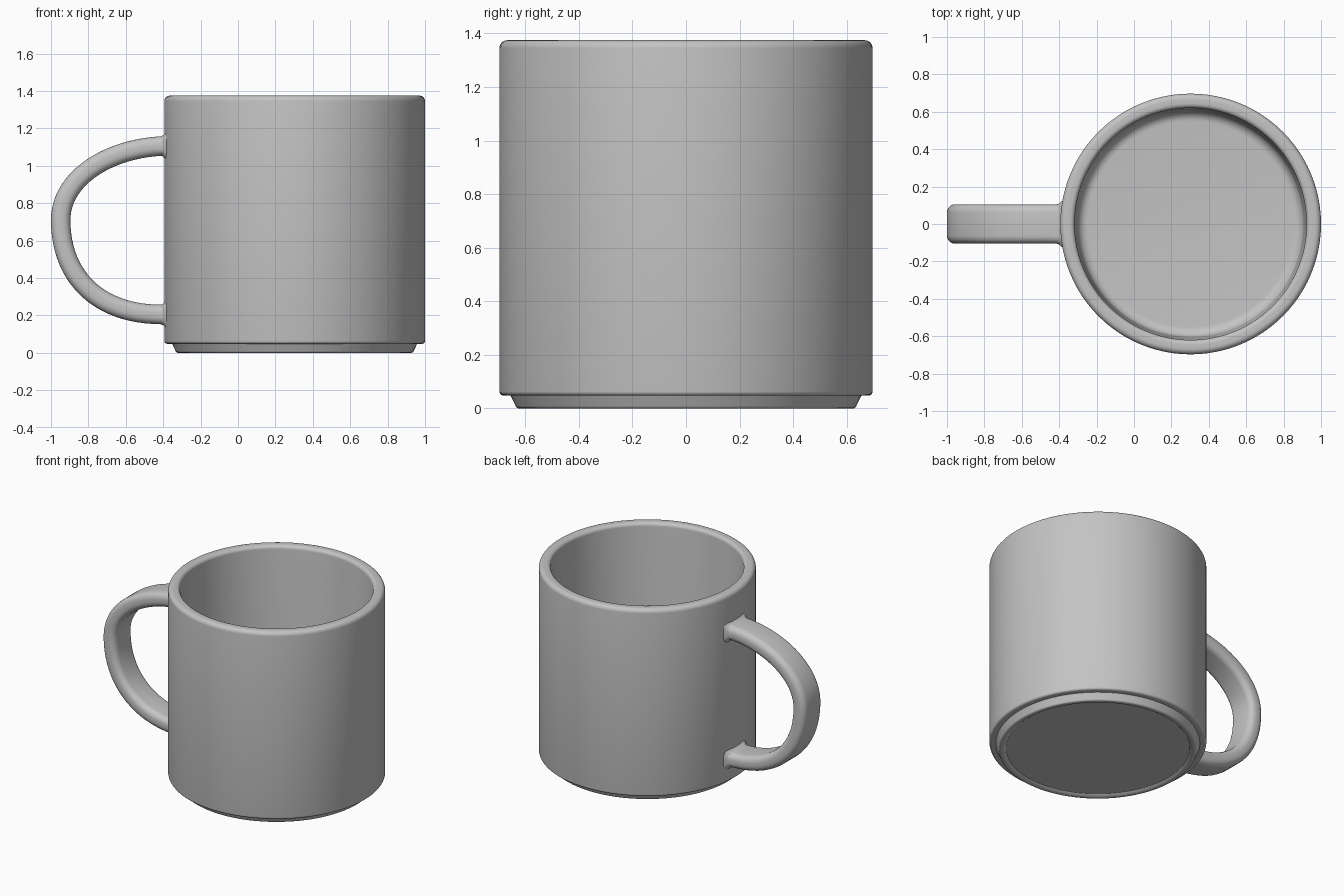
import bpy, bmesh, math
from mathutils import Vector
from mathutils.geometry import interpolate_bezier

cube = bpy.data.objects.get("Cube")
if cube:
    bpy.data.objects.remove(cube, do_unlink=True)

CENTRE_X = 0.303
SIDES = 96

# One glaze colour
glaze = bpy.data.materials.new("grey_glaze")
glaze.use_nodes = True
colour = (0.55, 0.55, 0.55, 1)
glaze.diffuse_color = colour
glaze.node_tree.nodes["Principled BSDF"].inputs["Base Color"].default_value = colour


def loft(name, rings, location=(0, 0, 0)):
    """Skin a row of closed rings and cap both ends."""
    bm = bmesh.new()
    loops = [[bm.verts.new(p) for p in ring] for ring in rings]
    for a, b in zip(loops, loops[1:]):
        for i in range(len(a)):
            j = (i + 1) % len(a)
            bm.faces.new((a[i], a[j], b[j], b[i]))
    bm.faces.new(loops[0])
    bm.faces.new(loops[-1])
    bmesh.ops.recalc_face_normals(bm, faces=bm.faces)
    mesh = bpy.data.meshes.new(name)
    bm.to_mesh(mesh)
    bm.free()
    mesh.materials.append(glaze)
    obj = bpy.data.objects.new(name, mesh)
    obj.location = location
    bpy.context.collection.objects.link(obj)
    bpy.ops.object.select_all(action="DESELECT")
    obj.select_set(True)
    bpy.context.view_layer.objects.active = obj
    bpy.ops.object.shade_smooth_by_angle(angle=math.radians(35))
    return obj


def arc(cx, cz, r, start, end, steps=6):
    """Rounded corner of a profile, angles in degrees."""
    angles = [math.radians(start + (end - start) * i / steps) for i in range(steps + 1)]
    return [(cx + r * math.cos(a), cz + r * math.sin(a)) for a in angles]


# Cup: underside, foot, outer wall, rim, inner wall, floor
profile = [(0.59, 0.012), (0.605, 0.001), (0.615, 0)]
profile += arc(0.625, 0.012, 0.012, -90, -10, 3)
profile += [(0.655, 0.048), (0.68, 0.048)]
profile += arc(0.682, 0.063, 0.015, -90, 0, 4)
profile += arc(0.667, 1.345, 0.03, 0, 90)
profile += arc(0.645, 1.35, 0.025, 90, 180)
profile += arc(0.55, 0.155, 0.055, 0, -90, 8)


def circle(r, z):
    turns = [2 * math.pi * i / SIDES for i in range(SIDES)]
    return [(r * math.cos(a), r * math.sin(a), z) for a in turns]


loft("cup_body", [circle(r, z) for r, z in profile], (CENTRE_X, 0, 0))

# Handle path: straight stubs inside the wall joined by two curves
top, apex, bottom = Vector((-0.41, 0, 1.105)), Vector((-0.948, 0, 0.71)), Vector((-0.41, 0, 0.205))
upper = interpolate_bezier(top, Vector((-0.70, 0, 1.09)), Vector((-0.948, 0, 0.93)), apex, 24)
lower = interpolate_bezier(apex, Vector((-0.948, 0, 0.40)), Vector((-0.74, 0, 0.205)), bottom, 24)
stub = [-0.355, -0.38, -0.392, -0.40]
path = [Vector((x, 0, top.z)) for x in stub] + upper + lower[1:]
path += [Vector((x, 0, bottom.z)) for x in reversed(stub)]

# Handle section: rounded bar, flared slightly where it meets the wall
HALF_WIDTH, HALF_THICK, ROUND = 0.105, 0.052, 0.042


def section(flare):
    w, t = HALF_WIDTH - ROUND, HALF_THICK - ROUND
    pts = []
    for sx, sz, start in ((1, 1, 0), (-1, 1, 90), (-1, -1, 180), (1, -1, 270)):
        pts += arc(sx * (w + flare), sz * (t + flare), ROUND, start, start + 90, 5)
    return pts


rings = []
for i, p in enumerate(path):
    tangent = (path[min(i + 1, len(path) - 1)] - path[max(i - 1, 0)]).normalized()
    normal = Vector((-tangent.z, 0, tangent.x))
    flare = 0.022 * max(0, min(1, (p.x + 0.415) / 0.03)) ** 2
    rings.append([p + Vector((0, y, 0)) + normal * n for y, n in section(flare)])
loft("handle", rings)
